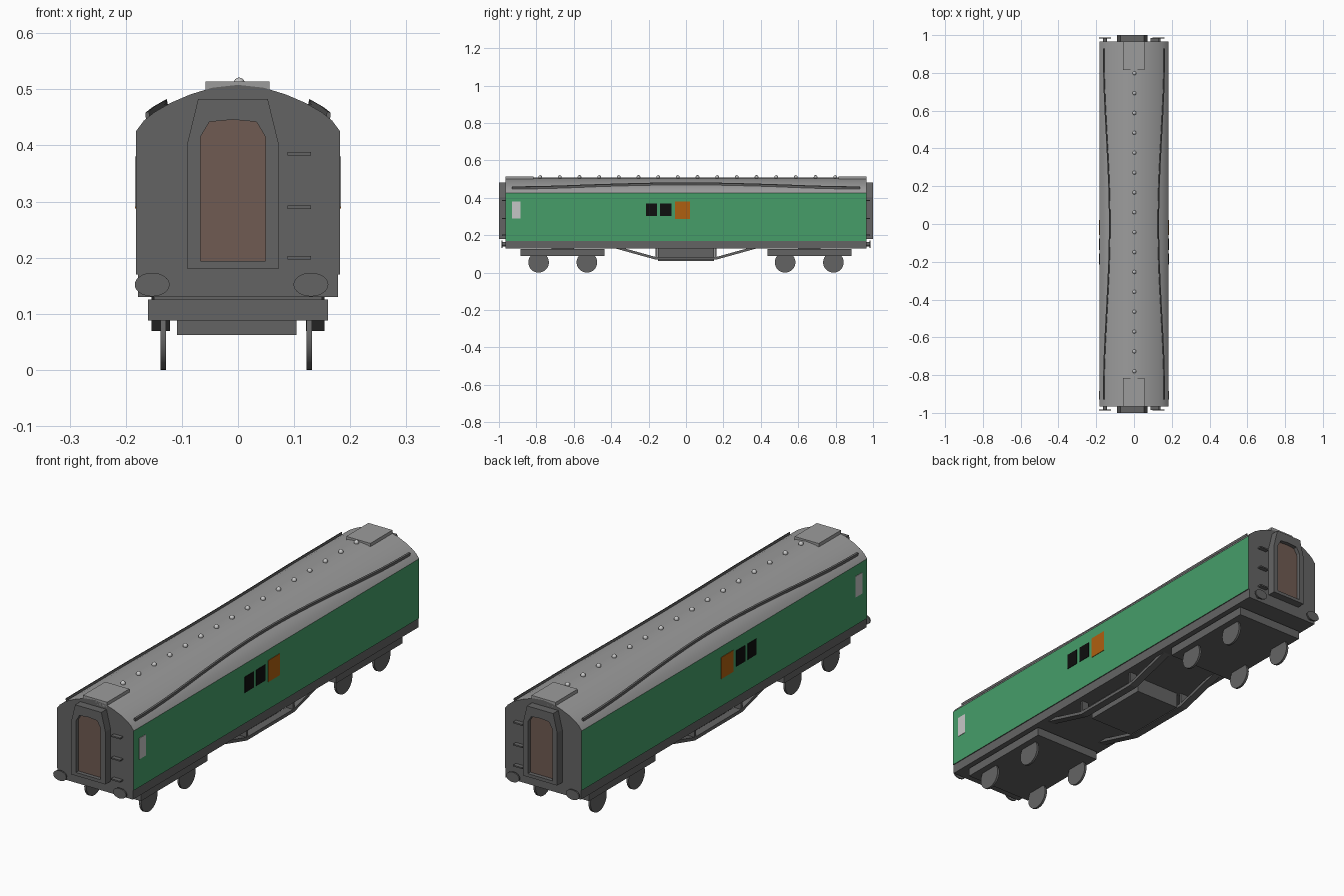
import bpy, bmesh, math
from mathutils import Matrix

if "Cube" in bpy.data.objects:
    bpy.data.objects.remove(bpy.data.objects["Cube"])


def mat(name, r, g, b):
    lin = lambda c: ((c / 255 + 0.055) / 1.055) ** 2.4 if c > 10 else c / 255 / 12.92
    m = bpy.data.materials.new(name)
    m.diffuse_color = (lin(r), lin(g), lin(b), 1)
    m.use_nodes = True
    m.node_tree.nodes["Principled BSDF"].inputs["Base Color"].default_value = m.diffuse_color
    return m


GREY = mat("dark_grey", 100, 100, 100)
ROOF = mat("roof_grey", 156, 156, 156)
GREEN = mat("green", 70, 158, 105)
BROWN = mat("door_brown", 112, 91, 82)
ORANGE = mat("orange", 175, 96, 16)
BLACK = mat("black", 14, 14, 14)
PALE = mat("pale_grey", 198, 198, 198)


def finish(name, bm, *mats, smooth=False):
    bmesh.ops.recalc_face_normals(bm, faces=bm.faces)
    me = bpy.data.meshes.new(name)
    bm.to_mesh(me)
    bm.free()
    ob = bpy.data.objects.new(name, me)
    bpy.context.collection.objects.link(ob)
    for m in mats:
        me.materials.append(m)
    if smooth:
        bpy.ops.object.select_all(action='DESELECT')
        ob.select_set(True)
        bpy.context.view_layer.objects.active = ob
        bpy.ops.object.shade_smooth_by_angle(angle=math.radians(30))
    return ob


def box(name, x0, x1, y0, y1, z0, z1, m):
    bm = bmesh.new()
    bmesh.ops.create_cube(bm, size=1)
    for v in bm.verts:
        v.co = ((x0 + x1) / 2 + v.co.x * (x1 - x0), (y0 + y1) / 2 + v.co.y * (y1 - y0),
                (z0 + z1) / 2 + v.co.z * (z1 - z0))
    return finish(name, bm, m)


def loft(bm, rings, closed=False):
    """Join equal rings of points; cap the ends unless closed."""
    rs = [[bm.verts.new(p) for p in r] for r in rings]
    n = len(rs[0])
    for a, b in zip(rs, rs[1:] + rs[:1] if closed else rs[1:]):
        for i in range(n):
            bm.faces.new((a[i], a[(i + 1) % n], b[(i + 1) % n], b[i]))
    if not closed:
        bm.faces.new(rs[0])
        bm.faces.new(rs[-1])


def cylinder(name, centre, rx, rz, depth, axis, m, seg=32):
    bm = bmesh.new()
    bmesh.ops.create_cone(bm, cap_ends=True, segments=seg, radius1=1, radius2=1, depth=depth)
    rot = Matrix.Rotation(math.pi / 2, 4, 'Y' if axis == 'X' else 'X')
    bmesh.ops.transform(bm, matrix=rot, verts=bm.verts)
    scale = (1, rx, rz) if axis == 'X' else (rx, 1, rz)
    bmesh.ops.scale(bm, vec=scale, verts=bm.verts)
    bmesh.ops.translate(bm, vec=centre, verts=bm.verts)
    return finish(name, bm, m, smooth=True)


# Body shell: green sides, grey arched roof, dark ends
ARC = [(0.182, 0.425), (0.168, 0.444), (0.148, 0.46), (0.12, 0.476),
       (0.085, 0.491), (0.045, 0.503), (0, 0.508)]
profile = [(0.182, 0.17)] + ARC + [(-x, z) for x, z in ARC[-2::-1]] + [(-0.182, 0.17)]
bm = bmesh.new()
loft(bm, [[(x, y, z) for x, z in profile] for y in (-0.965, 0.965)])
bm.normal_update()
for f in bm.faces:
    if abs(f.normal.y) > 0.5 or f.calc_center_median().z < 0.18:
        f.material_index = 2
    elif abs(f.normal.x) > 0.95:
        f.material_index = 0
    else:
        f.material_index = 1
finish("body_shell", bm, GREEN, ROOF, GREY, smooth=True)
box("underframe", -0.178, 0.178, -0.965, 0.965, 0.13, 0.172, GREY)


def roof_z(x):
    for (x1, z1), (x0, z0) in zip(ARC, ARC[1:]):
        if x0 <= x <= x1:
            return z0 + (z1 - z0) * (x - x0) / (x1 - x0)


# Curved rain strips on the roof
for side in (-1, 1):
    rings = []
    for i in range(33):
        y = -0.93 + 1.86 * i / 32
        x = 0.144 - 0.016 * math.cos(math.pi * y / 0.93)
        z = roof_z(x)
        rings.append([(side * (x + dx), y, z + dz) for dx, dz in
                      ((-0.004, -0.004), (0.004, -0.006), (0.005, 0.008), (-0.001, 0.011))])
    bm = bmesh.new()
    loft(bm, rings)
    finish("rain_strip", bm, GREY)

# Row of dome vents along the ridge
for i in range(16):
    bm = bmesh.new()
    bmesh.ops.create_uvsphere(bm, u_segments=16, v_segments=8, radius=0.01)
    bmesh.ops.translate(bm, vec=(0.002, -0.78 + 0.1052 * i, 0.511), verts=bm.verts)
    finish("roof_vent", bm, PALE, smooth=True)

# Side windows and plates on both sides
for side in (-1, 1):
    for name, y0, y1, z0, z1, m in (
            ("dark_window", -0.215, -0.155, 0.302, 0.37, BLACK),
            ("dark_window", -0.138, -0.078, 0.302, 0.37, BLACK),
            ("orange_panel", -0.058, 0.022, 0.288, 0.38, ORANGE),
            ("pale_plate", -0.93, -0.885, 0.29, 0.38, PALE)):
        xs = sorted((side * 0.18, side * 0.184))
        box(name, xs[0], xs[1], y0, y1, z0, z1, m)

# Ends: gangway, door, roof hatch, buffers, steps
CX = -0.009
outer = [(-0.081, 0.18), (-0.081, 0.405), (-0.062, 0.483), (0, 0.483),
         (0.062, 0.483), (0.081, 0.405), (0.081, 0.18)]
inner = [(-0.058, 0.194), (-0.058, 0.415), (-0.042, 0.442), (0, 0.446),
         (0.042, 0.442), (0.058, 0.415), (0.058, 0.194)]
for e in (-1, 1):
    bm = bmesh.new()
    loft(bm, [[(CX + x, e * y, z) for x, z in shape] for shape, y in
              ((outer, 0.96), (outer, 1.0), (inner, 1.0), (inner, 0.96))], closed=True)
    finish("gangway_frame", bm, GREY)
    bm = bmesh.new()
    loft(bm, [[(CX + x, e * y, z) for x, z in inner] for y in (0.962, 0.983)])
    finish("gangway_door", bm, BROWN)

    ys = sorted((e * 0.815, e * 0.965))
    box("roof_hatch", -0.058, 0.056, ys[0], ys[1], 0.49, 0.514, ROOF)
    for x in (-0.153, 0.13):
        cylinder("buffer_head", (x, e * 0.984, 0.152), 0.031, 0.021, 0.006, 'Y', GREY)
        cylinder("buffer_stem", (x, e * 0.972, 0.152), 0.011, 0.011, 0.03, 'Y', GREY, 16)
    ys = sorted((e * 0.96, e * 0.984))
    for z in (0.2, 0.29, 0.385):
        box("end_step", 0.088, 0.13, ys[0], ys[1], z - 0.003, z + 0.003, GREY)

    # Bogie with four wheels
    ys = sorted((e * 0.435, e * 0.885))
    box("bogie_frame", -0.16, 0.16, ys[0], ys[1], 0.088, 0.125, GREY)
    box("bogie_pivot", -0.15, 0.15, e * 0.66 - 0.06, e * 0.66 + 0.06, 0.12, 0.135, GREY)
    for y in (0.53, 0.788):
        for x in (-0.133, 0.127):
            cylinder("wheel", (x, e * y, 0.055), 0.055, 0.055, 0.01, 'X', GREY)

# Underfloor truss rods and equipment box
for side in (-1, 1):
    bm = bmesh.new()
    rings = []
    for y, z in ((-0.38, 0.13), (-0.16, 0.069), (0.16, 0.069), (0.38, 0.13)):
        rings.append([(side * x, y, z + dz) for x, dz in
                      ((0.121, 0), (0.154, 0), (0.154, 0.014), (0.121, 0.014))])
    loft(bm, rings)
    finish("truss_rod", bm, GREY)
    for y in (-0.157, 0.157):
        box("truss_post", side * 0.1375 - 0.0165, side * 0.1375 + 0.0165,
            y - 0.005, y + 0.005, 0.072, 0.135, GREY)
box("equipment_box", -0.109, 0.104, -0.15, 0.15, 0.062, 0.135, GREY)
